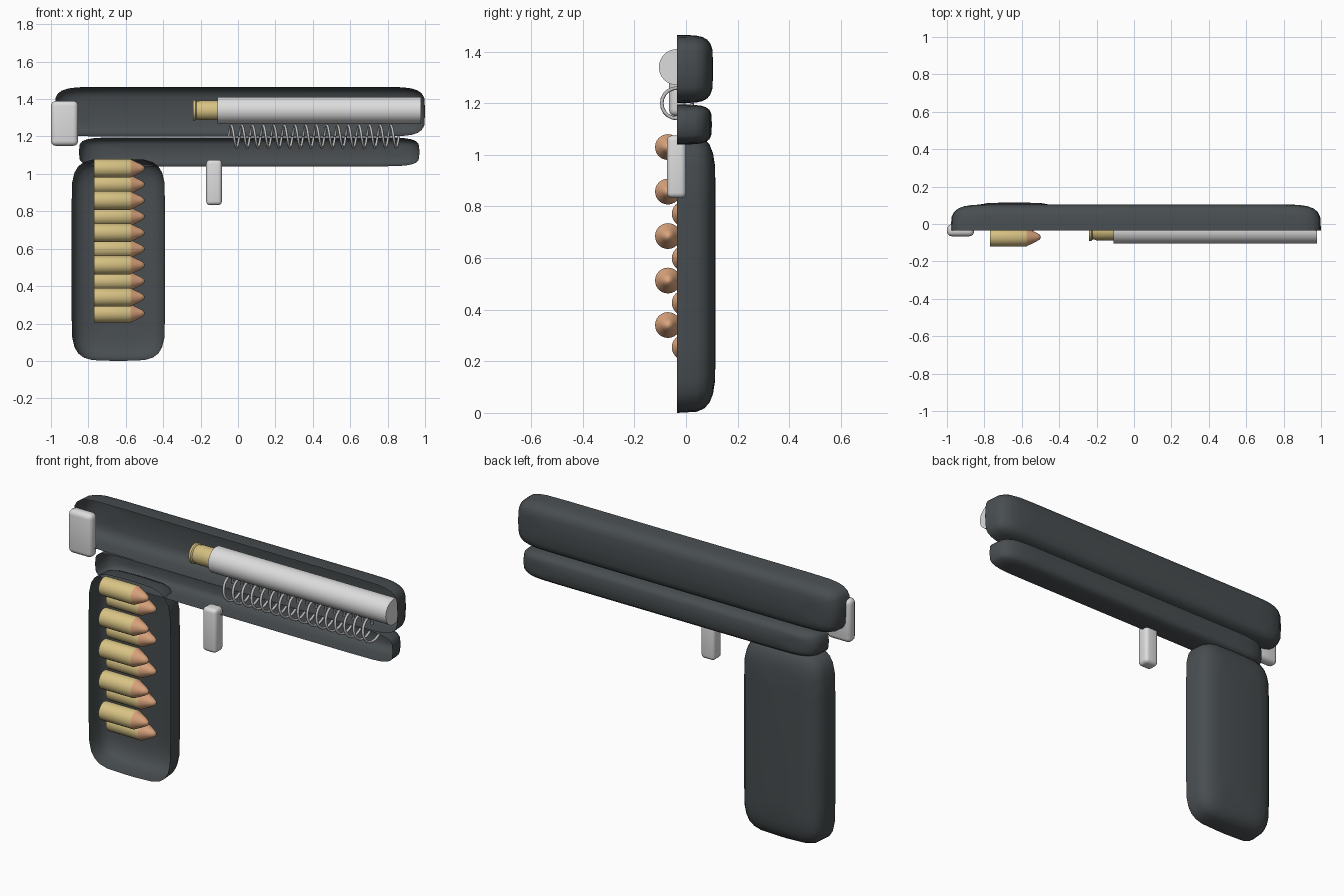
import bpy, bmesh, math
from mathutils import Vector

if "Cube" in bpy.data.objects:
    bpy.data.objects.remove(bpy.data.objects["Cube"], do_unlink=True)


def material(name, rgb):
    m = bpy.data.materials.new(name)
    m.use_nodes = True
    m.diffuse_color = (*rgb, 1)
    m.node_tree.nodes["Principled BSDF"].inputs["Base Color"].default_value = (*rgb, 1)
    return m


GUNMETAL = material("dark gunmetal", (0.065, 0.075, 0.08))
STEEL = material("pale steel", (0.72, 0.72, 0.73))
WIRE = material("spring wire", (0.5, 0.5, 0.51))
BRASS = material("brass", (0.68, 0.54, 0.23))
COPPER = material("copper", (0.72, 0.38, 0.21))

MID_Y = -0.035  # section plane


def finish(name, bm, mats, angle=40):
    me = bpy.data.meshes.new(name)
    bm.to_mesh(me)
    bm.free()
    ob = bpy.data.objects.new(name, me)
    bpy.context.collection.objects.link(ob)
    for m in mats:
        me.materials.append(m)
    bpy.ops.object.select_all(action='DESELECT')
    ob.select_set(True)
    bpy.context.view_layer.objects.active = ob
    bpy.ops.object.shade_smooth_by_angle(angle=math.radians(angle))
    return ob


def half_shell(name, x0, x1, z0, z1, depth):
    """Hollow half of a soft box, open on the section plane."""
    cx, cz, hx, hz = (x0 + x1) / 2, (z0 + z1) / 2, (x1 - x0) / 2, (z1 - z0) / 2
    rx, rz = min(0.25, hx * 0.9), min(0.25, hz * 0.9)
    root = lambda v: math.sqrt(max(v, 0))
    bm = bmesh.new()
    rings = []
    for t in (0, 15, 30, 45, 60, 75, 90):
        s, d = root(math.cos(math.radians(t))), root(math.sin(math.radians(t)))
        if t == 90:
            s = 0
        ring = []
        for q, (sx, sz) in enumerate(((1, 1), (-1, 1), (-1, -1), (1, -1))):
            for k in range(7):
                a = math.radians(15 * (k if q % 2 == 0 else 6 - k))
                ring.append(bm.verts.new((
                    cx + sx * (hx - rx + rx * s * root(math.cos(a))),
                    MID_Y + depth * d,
                    cz + sz * (hz - rz + rz * s * root(math.sin(a))))))
        rings.append(ring)
    for a, b in zip(rings, rings[1:]):
        for i in range(len(a)):
            j = (i + 1) % len(a)
            bm.faces.new((a[i], b[i], b[j], a[j]))
    bm.faces.new(rings[-1])
    bmesh.ops.remove_doubles(bm, verts=bm.verts[:], dist=0.0005)
    bmesh.ops.recalc_face_normals(bm, faces=bm.faces[:])
    # normals point away from the section plane
    back = max(bm.faces, key=lambda f: f.calc_center_median().y)
    if back.normal.y < 0:
        bmesh.ops.reverse_faces(bm, faces=bm.faces[:])
    return finish(name, bm, [GUNMETAL], 60)


def lathe_x(name, profile, y, z, mats, split=None, sides=32):
    """Turn (x, radius) points around an axis along x; split starts the second colour."""
    bm = bmesh.new()
    pts = [bm.verts.new((x, y + r, z)) for x, r in profile]
    edges = [bm.edges.new(p) for p in zip(pts, pts[1:])]
    bmesh.ops.spin(bm, geom=pts + edges, cent=(0, y, z), axis=(1, 0, 0),
                   angle=2 * math.pi, steps=sides)
    bmesh.ops.remove_doubles(bm, verts=bm.verts[:], dist=0.0002)
    bmesh.ops.recalc_face_normals(bm, faces=bm.faces[:])
    if split is not None:
        for f in bm.faces:
            f.material_index = int(f.calc_center_median().x > split)
    return finish(name, bm, mats)


def soft_block(name, x0, x1, y0, y1, z0, z1, bevel):
    bm = bmesh.new()
    bmesh.ops.create_cube(bm, size=1)
    for v in bm.verts:
        v.co = Vector(((x0 + x1) / 2 + v.co.x * (x1 - x0),
                       (y0 + y1) / 2 + v.co.y * (y1 - y0),
                       (z0 + z1) / 2 + v.co.z * (z1 - z0)))
    bmesh.ops.bevel(bm, geom=bm.edges[:], offset=bevel, segments=4,
                    profile=0.5, affect='EDGES')
    return finish(name, bm, [STEEL], 40)


# Hollow half housings
half_shell("slide", -0.98, 1.0, 1.2, 1.465, 0.14)
half_shell("frame", -0.85, 0.97, 1.04, 1.195, 0.135)
half_shell("grip", -0.89, -0.39, 0.0, 1.08, 0.15)

# Barrel and the round seated behind it
lathe_x("barrel", [(-0.11, 0), (-0.11, 0.07), (0.978, 0.07), (0.978, 0)],
        MID_Y, 1.34, [STEEL])
lathe_x("chambered_case",
        [(-0.24, 0), (-0.24, 0.055), (-0.228, 0.055), (-0.222, 0.049),
         (-0.21, 0.049), (-0.204, 0.052), (-0.1, 0.052), (-0.1, 0)],
        MID_Y, 1.34, [BRASS])

# Hammer and trigger
soft_block("hammer", -1.0, -0.855, -0.066, -0.002, 1.15, 1.39, 0.026)
soft_block("trigger", -0.17, -0.086, -0.074, 0.0, 0.833, 1.075, 0.02)

# Staggered stack of rounds
for i in range(10):
    front = i % 2 == 0
    lathe_x(f"round_{i + 1}",
            [(-0.77, 0), (-0.77, 0.05), (-0.575, 0.05), (-0.568, 0.046),
             (-0.52, 0.023), (-0.503, 0.012), (-0.498, 0)],
            -0.07 if front else -0.005, 1.03 - 0.0862 * i,
            [BRASS, COPPER], split=-0.574, sides=24)

# Recoil spring
TURNS, STEPS = 16, 20
curve = bpy.data.curves.new("recoil_spring", 'CURVE')
curve.dimensions = '3D'
curve.bevel_depth = 0.007
curve.bevel_resolution = 2
curve.use_fill_caps = True
path = curve.splines.new('POLY')
path.points.add(TURNS * STEPS)
for i, p in enumerate(path.points):
    a = 2 * math.pi * i / STEPS
    p.co = (-0.05 + 0.91 * i / (TURNS * STEPS),
            MID_Y + 0.059 * math.cos(a), 1.2 + 0.059 * math.sin(a), 1)
curve.materials.append(WIRE)
spring = bpy.data.objects.new("recoil_spring", curve)
bpy.context.collection.objects.link(spring)
bpy.ops.object.select_all(action='DESELECT')
spring.select_set(True)
bpy.context.view_layer.objects.active = spring
bpy.ops.object.convert(target='MESH')
bpy.ops.object.shade_smooth_by_angle(angle=math.radians(60))
